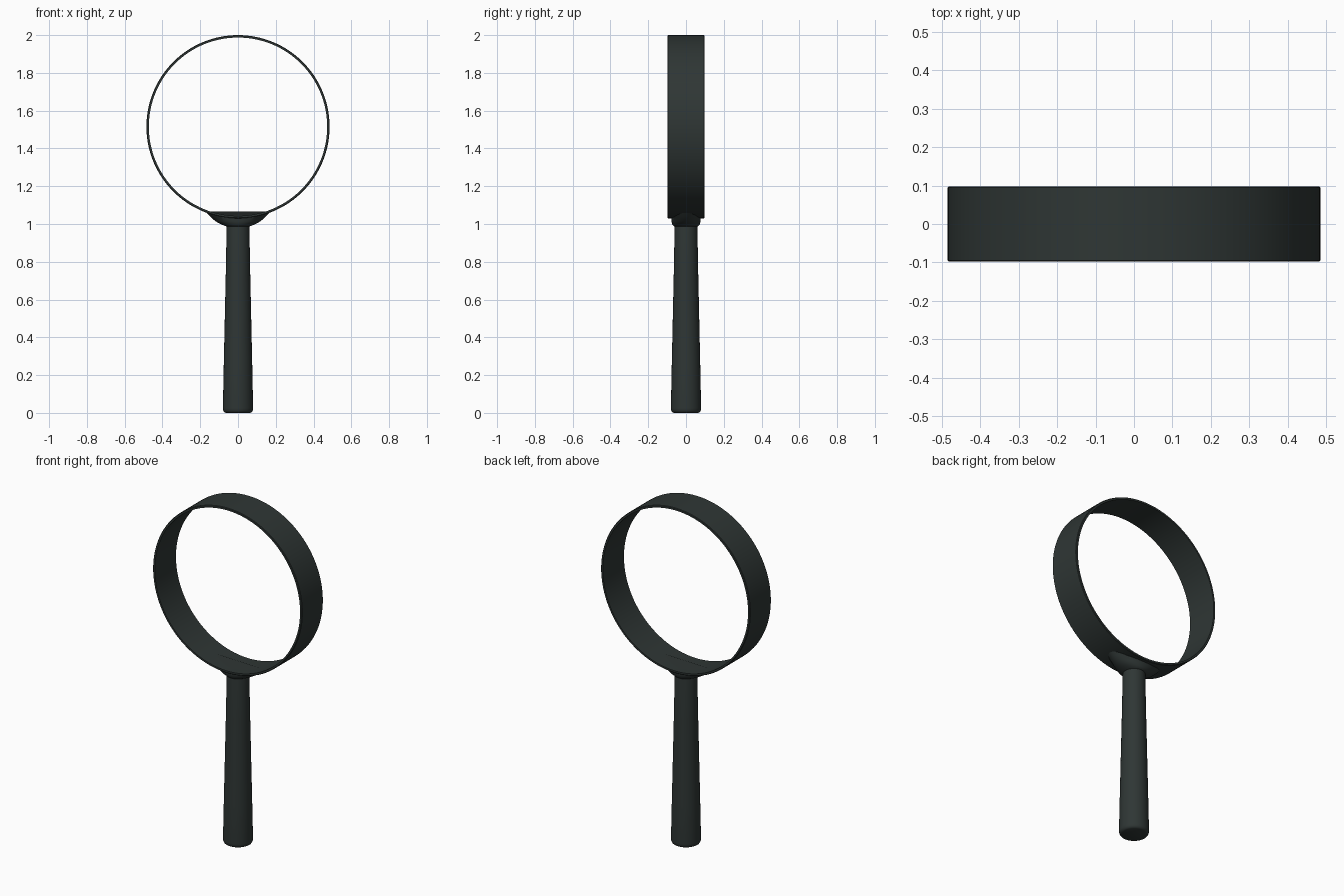
import bpy, bmesh, math

if "Cube" in bpy.data.objects:
    bpy.data.objects.remove(bpy.data.objects["Cube"])

mat = bpy.data.materials.new("dark green grey")
mat.diffuse_color = (0.028, 0.037, 0.035, 1)
mat.use_nodes = True
mat.node_tree.nodes["Principled BSDF"].inputs["Base Color"].default_value = mat.diffuse_color

RING_Z, R_OUT, R_IN, HALF_Y = 1.515, 0.485, 0.472, 0.098


def loft(name, rings, closed=False, caps=True):
    """Bridge a list of equal-length point rings into one smooth object."""
    bm = bmesh.new()
    vr = [[bm.verts.new(p) for p in ring] for ring in rings]
    n = len(vr[0])
    pairs = list(zip(vr, vr[1:])) + ([(vr[-1], vr[0])] if closed else [])
    for a, b in pairs:
        for i in range(n):
            j = (i + 1) % n
            bm.faces.new((a[i], a[j], b[j], b[i]))
    if caps and not closed:
        bm.faces.new(vr[0][::-1])
        bm.faces.new(vr[-1])
    bmesh.ops.recalc_face_normals(bm, faces=bm.faces)
    me = bpy.data.meshes.new(name)
    bm.to_mesh(me)
    bm.free()
    me.materials.append(mat)
    ob = bpy.data.objects.new(name, me)
    bpy.context.collection.objects.link(ob)
    bpy.ops.object.select_all(action='DESELECT')
    ob.select_set(True)
    bpy.context.view_layer.objects.active = ob
    bpy.ops.object.shade_smooth_by_angle(angle=math.radians(35))
    return ob


def angles(n):
    return [2 * math.pi * i / n for i in range(n)]


# Wide, thin lens frame (open band)
profile = [(R_IN, -HALF_Y), (R_OUT - 0.003, -HALF_Y), (R_OUT, -HALF_Y + 0.003),
           (R_OUT, HALF_Y - 0.003), (R_OUT - 0.003, HALF_Y), (R_IN, HALF_Y)]
loft("lens_frame", [[(r * math.cos(a), y, RING_Z + r * math.sin(a)) for a in angles(128)]
                    for r, y in profile], closed=True)

# Tapered handle with a softened butt end
handle = [(0.066, 0.0), (0.074, 0.004), (0.079, 0.013), (0.080, 0.025),
          (0.0755, 0.25), (0.070, 0.5), (0.0645, 0.75), (0.060, 0.995), (0.058, 1.02)]
loft("handle", [[(r * math.cos(a), r * math.sin(a), z) for a in angles(48)]
                for r, z in handle])


# Collar flaring from the handle to hug the underside of the frame
def frame_z(x):
    return RING_Z - math.sqrt((R_OUT - 0.004) ** 2 - x * x)


collar = [(0.056, 0.056, 0.985), (0.064, 0.064, 0.988), (0.090, 0.073, 0.998),
          (0.120, 0.077, 1.015), (0.148, 0.078, 1.040), (0.172, 0.078, 1.075)]
loft("collar", [[(rx * math.cos(a), ry * math.sin(a), min(z, frame_z(rx * math.cos(a))))
                 for a in angles(64)] for rx, ry, z in collar])
